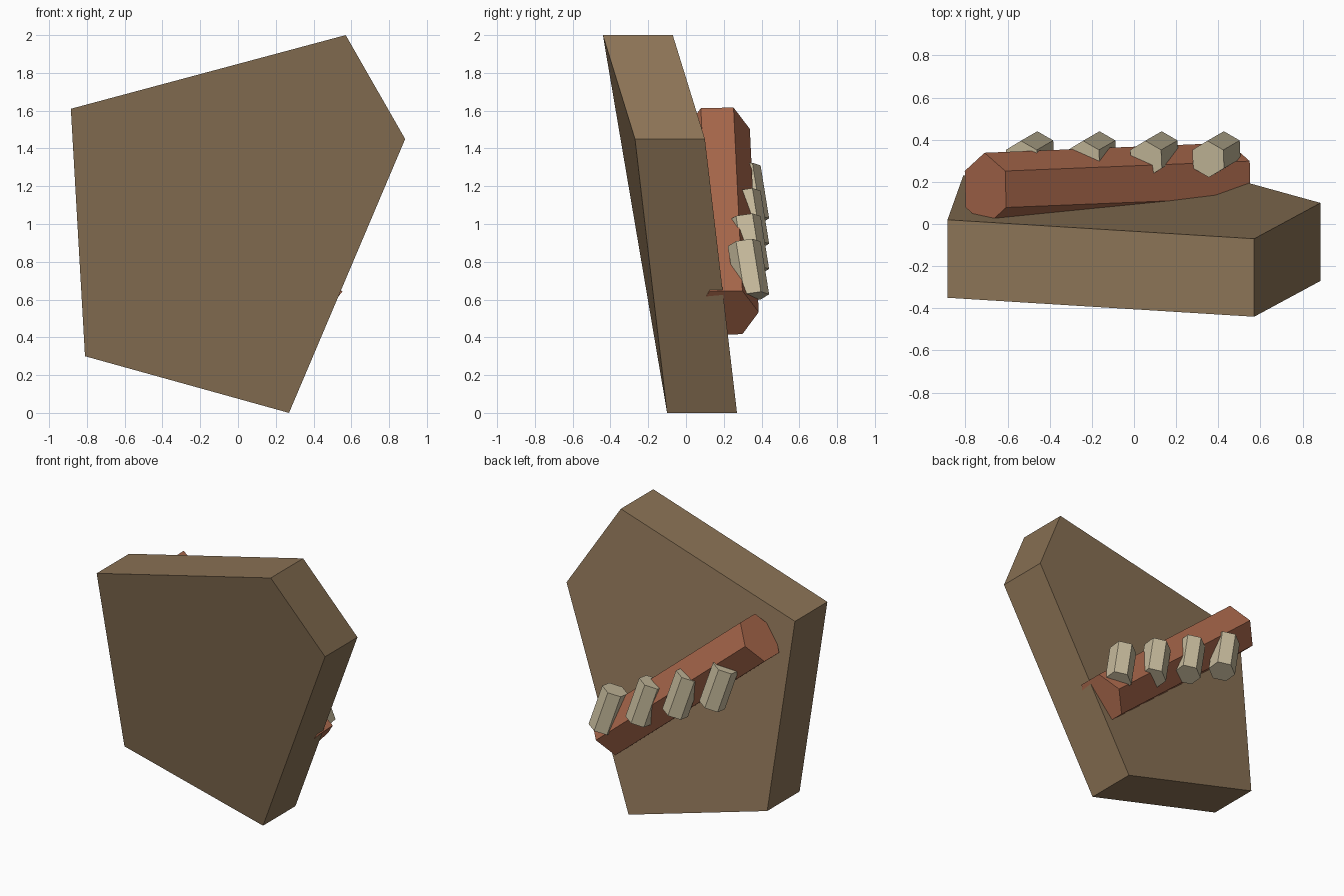
import bpy
import math
from mathutils import Vector

cube = bpy.data.objects.get("Cube")
if cube:
    bpy.data.objects.remove(cube, do_unlink=True)


def make_material(name, rgb):
    mat = bpy.data.materials.new(name)
    mat.use_nodes = True
    color = (*rgb, 1.0)
    mat.diffuse_color = color
    mat.node_tree.nodes["Principled BSDF"].inputs["Base Color"].default_value = color
    return mat


def add_prism(name, start, end, mat):
    """Join two matching rings of points with flat sides and caps."""
    n = len(start)
    faces = [tuple(range(n)), (n,) + tuple(range(2 * n - 1, n, -1))]
    for i in range(n):
        j = (i + 1) % n
        faces.append((j, i, n + i, n + j))
    mesh = bpy.data.meshes.new(name)
    mesh.from_pydata(list(start) + list(end), [], faces)
    mesh.materials.append(mat)
    mesh.update()
    obj = bpy.data.objects.new(name, mesh)
    bpy.context.collection.objects.link(obj)
    return obj


def add_hex_bar(name, start, end, radius, mat):
    """Six-sided bar between two points, with a ridge facing the back."""
    start, end = Vector(start), Vector(end)
    axis = (end - start).normalized()
    back = Vector((0, 1, 0))
    ridge = (back - axis * back.dot(axis)).normalized()
    side = ridge.cross(axis)
    ring = [radius * (ridge * math.cos(k * math.pi / 3) + side * math.sin(k * math.pi / 3))
            for k in range(6)]
    return add_prism(name, [start + p for p in ring], [end + p for p in ring], mat)


wood = make_material("brown_wood", (0.258, 0.171, 0.092))
rust = make_material("rust_leather", (0.413, 0.144, 0.075))
bone = make_material("pale_bone", (0.565, 0.491, 0.332))

# Leaning five-sided slab
thickness = Vector((0, 0.37, 0))
outline = [Vector(p) for p in (
    (0.885, -0.27, 1.45), (0.57, -0.44, 2.0), (-0.885, -0.35, 1.61),
    (-0.81, -0.14, 0.30), (0.27, -0.10, 0.0))]
add_prism("shield_slab", outline, [p + thickness for p in outline], wood)

# Diagonal bar across the back
add_hex_bar("arm_bar", (-0.705, 0.165, 1.50), (0.455, 0.212, 0.53), 0.173, rust)

# Four stubby fingers resting on the bar
step = Vector((-0.295, 0, 0.134))
for i in range(4):
    add_hex_bar(f"finger_{i + 1}",
                Vector((0.352, 0.308, 0.895)) + step * i,
                Vector((0.430, 0.353, 0.615)) + step * i, 0.088, bone)
